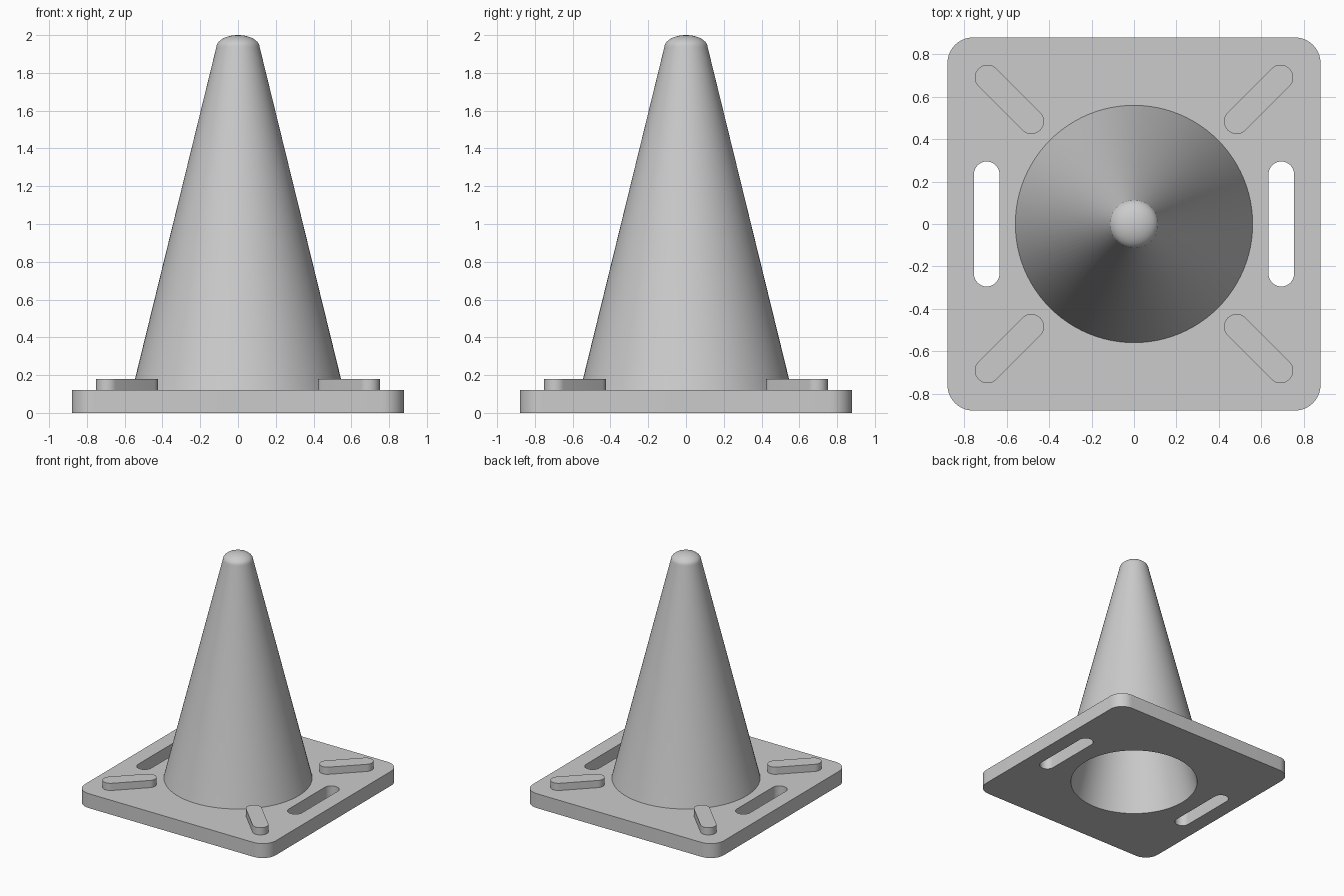
import bpy, bmesh
from math import pi, sin, cos, radians

if "Cube" in bpy.data.objects:
    bpy.data.objects.remove(bpy.data.objects["Cube"])

GREY = (0.6, 0.6, 0.6, 1)
mat = bpy.data.materials.new("plain grey")
mat.use_nodes = True
mat.diffuse_color = GREY
mat.node_tree.nodes["Principled BSDF"].inputs["Base Color"].default_value = GREY

BASE_TOP = 0.12
SIDES = 96


def add_object(name, bm):
    bmesh.ops.recalc_face_normals(bm, faces=bm.faces)
    mesh = bpy.data.meshes.new(name)
    bm.to_mesh(mesh)
    bm.free()
    mesh.materials.append(mat)
    obj = bpy.data.objects.new(name, mesh)
    bpy.context.collection.objects.link(obj)
    return obj


def smooth(obj, angle=35):
    bpy.ops.object.select_all(action='DESELECT')
    obj.select_set(True)
    bpy.context.view_layer.objects.active = obj
    bpy.ops.object.shade_smooth_by_angle(angle=radians(angle))


def rounded_block(name, half_x, half_y, radius, z0, z1, steps=10):
    """Upright slab with a rounded rectangle outline."""
    bm = bmesh.new()
    outline = []
    for q, (sx, sy) in enumerate([(1, 1), (-1, 1), (-1, -1), (1, -1)]):
        for i in range(steps + 1):
            a = (q + i / steps) * pi / 2
            outline.append(bm.verts.new((sx * (half_x - radius) + radius * cos(a),
                                         sy * (half_y - radius) + radius * sin(a), z0)))
    bmesh.ops.remove_doubles(bm, verts=outline, dist=1e-5)
    bm.verts.ensure_lookup_table()
    face = bm.faces.new(bm.verts)
    top = bmesh.ops.extrude_face_region(bm, geom=[face])["geom"]
    moved = [v for v in top if isinstance(v, bmesh.types.BMVert)]
    bmesh.ops.translate(bm, verts=moved, vec=(0, 0, z1 - z0))
    return add_object(name, bm)


def lathe(name, profile):
    """Spin a closed (radius, z) profile around the z axis."""
    bm = bmesh.new()
    verts = [bm.verts.new((r, 0, z)) for r, z in profile]
    edges = [bm.edges.new(p) for p in zip(verts, verts[1:] + verts[:1])]
    bmesh.ops.spin(bm, geom=verts + edges, axis=(0, 0, 1), cent=(0, 0, 0),
                   angle=2 * pi, steps=SIDES, use_duplicate=False)
    bmesh.ops.remove_doubles(bm, verts=bm.verts, dist=1e-5)
    bmesh.ops.dissolve_degenerate(bm, edges=bm.edges, dist=1e-6)
    return add_object(name, bm)


def cut(target, cutter):
    cutter.hide_render = True
    mod = target.modifiers.new("cut", 'BOOLEAN')
    mod.operation = 'DIFFERENCE'
    mod.solver = 'EXACT'
    mod.object = cutter
    bpy.context.view_layer.objects.active = target
    bpy.ops.object.modifier_apply(modifier=mod.name)
    bpy.data.objects.remove(cutter)


def inner_radius(z):
    return 0.497 - 0.245 * z


# Square base with two handle slots and the opening under the cone
base = rounded_block("base_plate", 0.88, 0.88, 0.12, 0, BASE_TOP)
for side in (-1, 1):
    slot = rounded_block("slot_cutter", 0.06, 0.295, 0.0599, -0.1, 0.3)
    slot.location.x = side * 0.695
    cut(base, slot)
low, high = -0.1, 0.3
bm = bmesh.new()
bmesh.ops.create_cone(bm, cap_ends=True, segments=SIDES, radius1=inner_radius(low),
                      radius2=inner_radius(high), depth=high - low)
bmesh.ops.translate(bm, verts=bm.verts, vec=(0, 0, (low + high) / 2))
cut(base, add_object("opening_cutter", bm))
smooth(base)

# Hollow cone with a low domed tip
dome = [(0.115 * cos(i * pi / 20), 1.935 + 0.065 * sin(i * pi / 20)) for i in range(10)]
cone = lathe("cone_body", [(0.56, BASE_TOP)] + dome +
             [(0, 2), (0, 1.87), (inner_radius(1.87), 1.87),
              (inner_radius(BASE_TOP), BASE_TOP)])
smooth(cone)

# Raised diagonal ribs near the corners
for name, sx, sy in [("back_left", 1, 1), ("back_right", -1, 1),
                     ("front_right", -1, -1), ("front_left", 1, -1)]:
    rib = rounded_block(name + "_rib", 0.206, 0.06, 0.0599, BASE_TOP, 0.18)
    rib.location = (sx * 0.588, sy * 0.588, 0)
    rib.rotation_euler.z = sx * sy * pi / 4
    smooth(rib)
